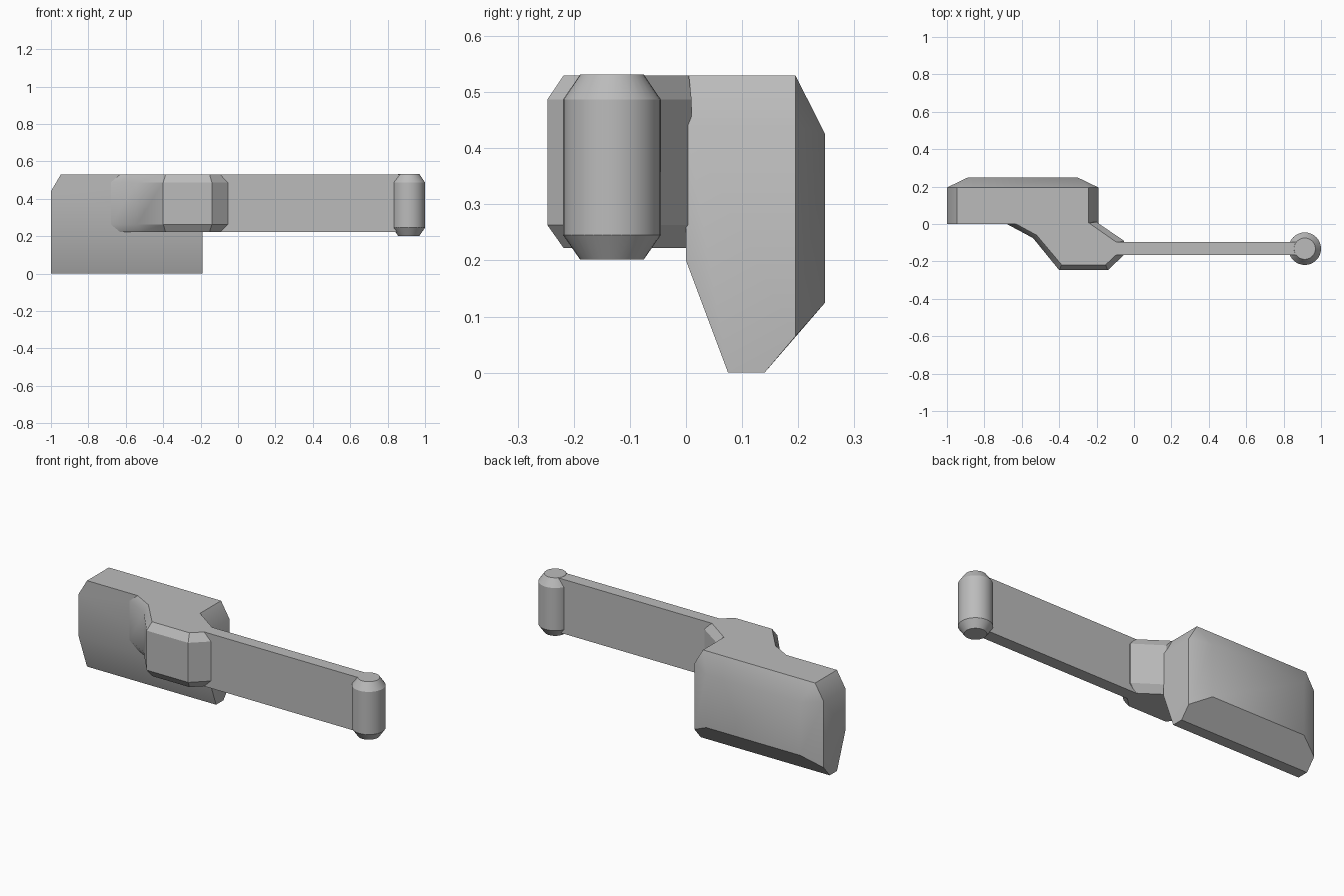
import bpy, bmesh, math

cube = bpy.data.objects.get("Cube")
if cube:
    bpy.data.objects.remove(cube, do_unlink=True)

grey = bpy.data.materials.new("plain grey")
grey.use_nodes = True
colour = (0.5, 0.5, 0.5, 1)
grey.diffuse_color = colour
grey.node_tree.nodes["Principled BSDF"].inputs["Base Color"].default_value = colour


def finish(name, bm):
    """Turn a bmesh into a shaded, coloured object."""
    bmesh.ops.recalc_face_normals(bm, faces=bm.faces)
    mesh = bpy.data.meshes.new(name)
    bm.to_mesh(mesh)
    bm.free()
    mesh.materials.append(grey)
    obj = bpy.data.objects.new(name, mesh)
    bpy.context.collection.objects.link(obj)
    bpy.ops.object.select_all(action='DESELECT')
    obj.select_set(True)
    bpy.context.view_layer.objects.active = obj
    bpy.ops.object.shade_smooth_by_angle(angle=math.radians(30.5))
    return obj


def loft(name, rings):
    """Join stacked outlines, given as (points, z), and cap both ends."""
    bm = bmesh.new()
    loops = [[bm.verts.new((x, y, z)) for x, y in pts] for pts, z in rings]
    n = len(loops[0])
    for low, high in zip(loops, loops[1:]):
        for i in range(n):
            j = (i + 1) % n
            bm.faces.new((low[i], low[j], high[j], high[i]))
    bm.faces.new(loops[0][::-1])
    bm.faces.new(loops[-1])
    return finish(name, bm)


def circle(cx, cy, r, n=32):
    return [(cx + r * math.cos(i * math.tau / n), cy + r * math.sin(i * math.tau / n))
            for i in range(n)]


# Large faceted block: three mirrored sections wrapped in a convex hull
block_mid = -0.595
sections = [
    (0.405, [(0, 0.2), (0.075, 0), (0.14, 0), (0.195, 0.065), (0.195, 0.44), (0, 0.44)]),
    (0.352, [(0, 0.53), (0.195, 0.53)]),
    (0.295, [(0.248, 0.125), (0.248, 0.425)]),
]
bm = bmesh.new()
for half, points in sections:
    for side in (-1, 1):
        for y, z in points:
            bm.verts.new((block_mid + side * half, y, z))
bmesh.ops.convex_hull(bm, input=bm.verts)
bmesh.ops.dissolve_limit(bm, angle_limit=math.radians(1.5), verts=bm.verts, edges=bm.edges)
finish("main_block", bm)

# Bevelled bracket linking block and arm
outer = [(-0.68, 0.01), (-0.68, 0), (-0.54, -0.075), (-0.40, -0.247), (-0.14, -0.247),
         (-0.053, -0.165), (-0.053, -0.09), (-0.20, 0.01)]
inner = [(-0.63, 0.005), (-0.63, 0), (-0.52, -0.06), (-0.387, -0.218), (-0.152, -0.218),
         (-0.09, -0.16), (-0.09, -0.1), (-0.24, 0.005)]
loft("bracket", [(inner, 0.222), (outer, 0.263), (outer, 0.487), (inner, 0.53)])

# Flat arm
arm = [(-0.1, -0.166), (0.91, -0.166), (0.91, -0.096), (-0.1, -0.096)]
loft("arm", [(arm, 0.222), (arm, 0.53)])

# Chamfered round post at the arm's end
wide = circle(0.913, -0.132, 0.087)
narrow = circle(0.913, -0.132, 0.057)
loft("end_post", [(narrow, 0.202), (wide, 0.245), (wide, 0.487), (narrow, 0.531)])
